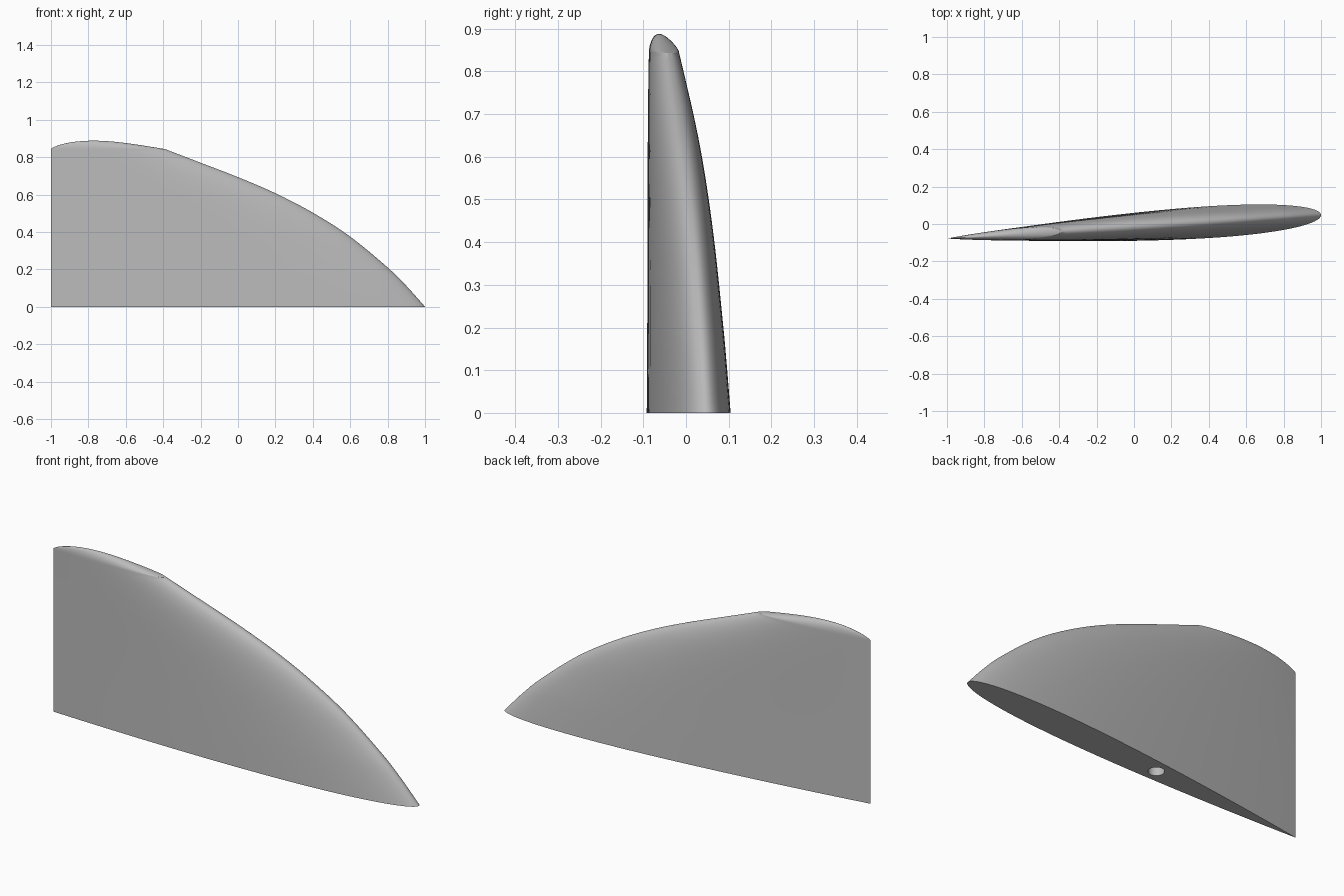
import bpy, bmesh, math

TIP_Z = 0.843      # height where the rounded tip begins
N = 60             # points along the chord
TIP_STEPS = 12


def make_material(name, value):
    mat = bpy.data.materials.new(name)
    mat.use_nodes = True
    color = (value, value, value, 1)
    mat.diffuse_color = color
    mat.node_tree.nodes["Principled BSDF"].inputs["Base Color"].default_value = color
    return mat


def catmull(points, steps):
    """Smooth path through (x, z) points."""
    pts = [points[0]] + points + [points[-1]]
    path = []
    for a, b, c, d in zip(pts, pts[1:], pts[2:], pts[3:]):
        for k in range(steps):
            t = k / steps
            path.append([0.5 * (2 * q + (r - p) * t + (2 * p - 5 * q + 4 * r - s) * t * t
                                + (3 * q - p - 3 * r + s) * t ** 3)
                         for p, q, r, s in zip(a, b, c, d)])
    return path + [points[-1]]


def half_thickness(s):
    """Symmetric airfoil, s runs from leading to trailing edge."""
    return max(0, 1.4845 * math.sqrt(s) - 0.63 * s - 1.758 * s ** 2
               + 1.4215 * s ** 3 - 0.518 * s ** 4)


def section(bm, lead_x, z, turn=0.0):
    """One airfoil ring; turn rolls it over into the rounded tip."""
    chord = lead_x + 1
    ratio = 0.0425 + 0.0105 * (z / TIP_Z) ** 3
    ring = []
    for i in range(2 * N):
        s = (1 - math.cos(math.pi * i / N)) / 2
        side = 1 if i <= N else -1
        x = lead_x - chord * s
        y = -0.0775 + 0.0625 * (x + 1)
        y += side * 2 * ratio * chord * half_thickness(s) * math.cos(turn)
        bump = 0.045 * math.sin(math.pi * (1 - s) ** 0.7)
        ring.append(bm.verts.new((x, y, z + bump * math.sin(turn))))
    return ring


cube = bpy.data.objects.get("Cube")
if cube:
    bpy.data.objects.remove(cube, do_unlink=True)

# Fin: airfoil sections lofted along a curved leading edge
lead = [(1.0, 0), (0.9, 0.112), (0.8, 0.21), (0.6, 0.375), (0.4, 0.503),
        (0.2, 0.607), (0, 0.693), (-0.2, 0.77), (-0.39, TIP_Z)]
bm = bmesh.new()
rings = [section(bm, x, z) for x, z in catmull(lead, 4)]
# Rounded tip
rings += [section(bm, lead[-1][0], TIP_Z, math.pi / 2 * k / TIP_STEPS)
          for k in range(1, TIP_STEPS + 1)]
for low, high in zip(rings, rings[1:]):
    for i in range(2 * N):
        j = (i + 1) % (2 * N)
        bm.faces.new((low[i], low[j], high[j], high[i]))
bm.faces.new(rings[0])
bmesh.ops.remove_doubles(bm, verts=bm.verts, dist=0.00005)
bmesh.ops.recalc_face_normals(bm, faces=bm.faces)
mesh = bpy.data.meshes.new("fin")
bm.to_mesh(mesh)
bm.free()
fin = bpy.data.objects.new("fin", mesh)
bpy.context.collection.objects.link(fin)
mesh.materials.append(make_material("plain grey", 0.5))

# Pin hole in the underside
bpy.ops.mesh.primitive_cylinder_add(vertices=32, radius=0.037, depth=0.5,
                                    location=(-0.15, -0.025, 0))
cutter = bpy.context.object
cutter.name = "pin_hole_cutter"
cutter.hide_render = True
cutter.data.materials.append(mesh.materials[0])
hole = fin.modifiers.new("pin_hole", "BOOLEAN")
hole.operation = "DIFFERENCE"
hole.solver = "EXACT"
hole.object = cutter

bpy.ops.object.select_all(action="DESELECT")
fin.select_set(True)
bpy.context.view_layer.objects.active = fin
bpy.ops.object.modifier_apply(modifier=hole.name)
bpy.data.objects.remove(cutter, do_unlink=True)
bpy.ops.object.shade_smooth_by_angle(angle=math.radians(45))
